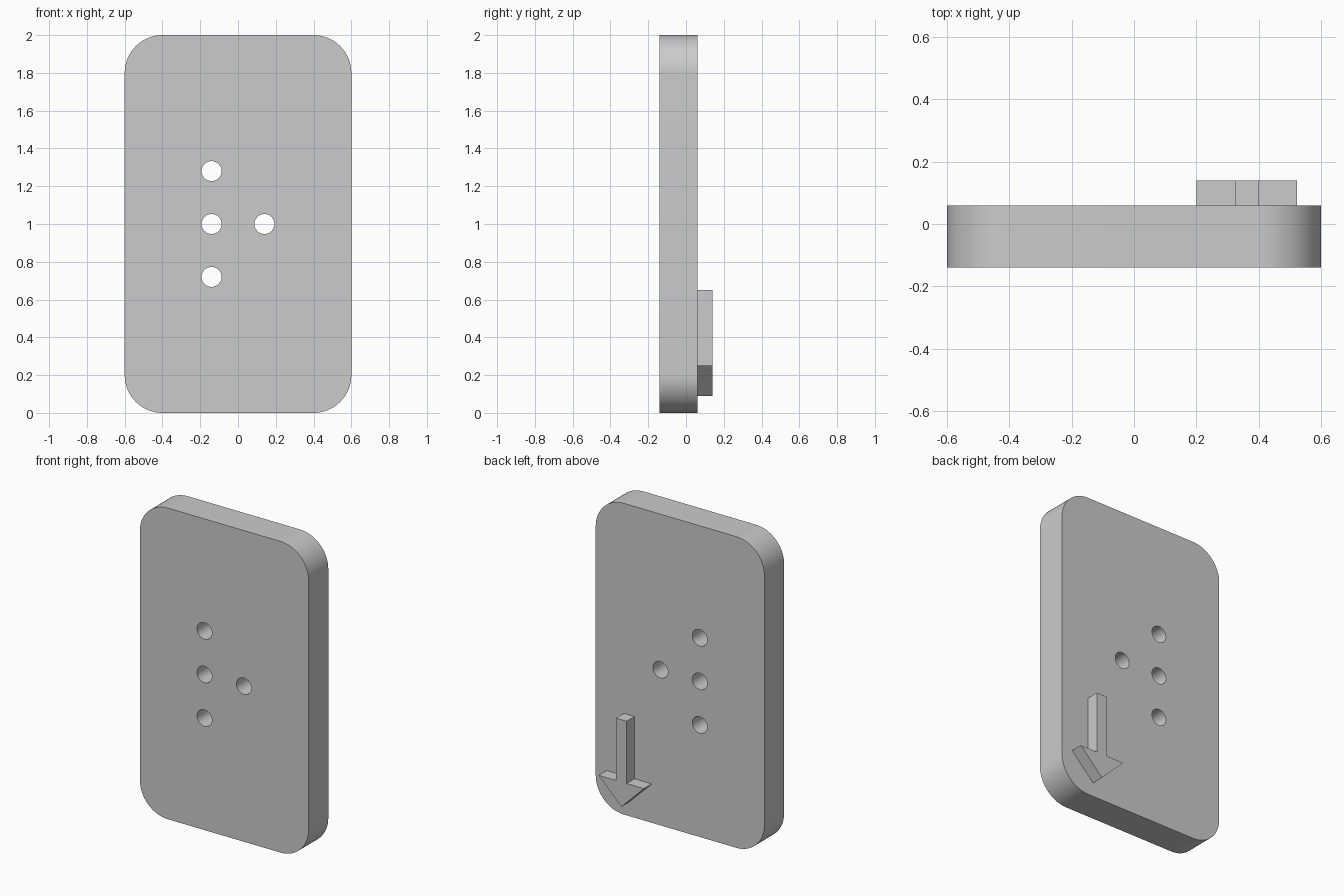
import bpy
import bmesh
from math import pi, sin, cos, radians

cube = bpy.data.objects.get("Cube")
if cube:
    bpy.data.objects.remove(cube, do_unlink=True)

FRONT, BACK, RAISED = -0.14, 0.06, 0.14

grey = bpy.data.materials.new("plain grey")
grey.use_nodes = True
colour = (0.6, 0.6, 0.6, 1)
grey.diffuse_color = colour
grey.node_tree.nodes["Principled BSDF"].inputs["Base Color"].default_value = colour


def arc(cx, cz, radius, start, end, steps):
    """Points on an arc in the xz plane, angles in degrees."""
    angles = [radians(start + (end - start) * i / steps) for i in range(steps + 1)]
    return [(cx + radius * cos(a), cz + radius * sin(a)) for a in angles]


def extrude_profile(name, points, y0, y1):
    """Solid made by extruding an xz outline from y0 to y1."""
    bm = bmesh.new()
    face = bm.faces.new([bm.verts.new((x, y0, z)) for x, z in points])
    result = bmesh.ops.extrude_face_region(bm, geom=[face])
    moved = [v for v in result["geom"] if isinstance(v, bmesh.types.BMVert)]
    bmesh.ops.translate(bm, verts=moved, vec=(0, y1 - y0, 0))
    bmesh.ops.recalc_face_normals(bm, faces=bm.faces)
    mesh = bpy.data.meshes.new(name)
    bm.to_mesh(mesh)
    bm.free()
    mesh.materials.append(grey)
    obj = bpy.data.objects.new(name, mesh)
    bpy.context.collection.objects.link(obj)
    return obj


# Rounded plate
outline = []
for i, (sx, sz) in enumerate([(1, 1), (-1, 1), (-1, -1), (1, -1)]):
    outline += arc(sx * 0.4, 1 + sz * 0.8, 0.2, i * 90, i * 90 + 90, 16)
plate = extrude_profile("plate", outline, FRONT, BACK)
bpy.context.view_layer.objects.active = plate

# Four through holes
for x, z in [(-0.14, 0.72), (-0.14, 1), (-0.14, 1.28), (0.14, 1)]:
    circle = arc(x, z, 0.053, 0, 360, 40)[:-1]
    cutter = extrude_profile("hole_cutter", circle, FRONT - 0.1, BACK + 0.1)
    cutter.hide_render = True
    cut = plate.modifiers.new("hole", "BOOLEAN")
    cut.operation = "DIFFERENCE"
    cut.solver = "EXACT"
    cut.object = cutter
    bpy.ops.object.modifier_apply(modifier=cut.name)
    bpy.data.objects.remove(cutter, do_unlink=True)

bpy.ops.object.select_all(action="DESELECT")
plate.select_set(True)
bpy.ops.object.shade_smooth_by_angle(angle=radians(30))

# Raised downward arrow on the back
half = [(0.038, 0.65), (0.038, 0.25), (0.161, 0.25)]
right = [(0.362 + x, z) for x, z in half]
left = [(0.362 - x, z) for x, z in reversed(half)]
extrude_profile("arrow", right + [(0.362, 0.09)] + left, BACK, RAISED)
